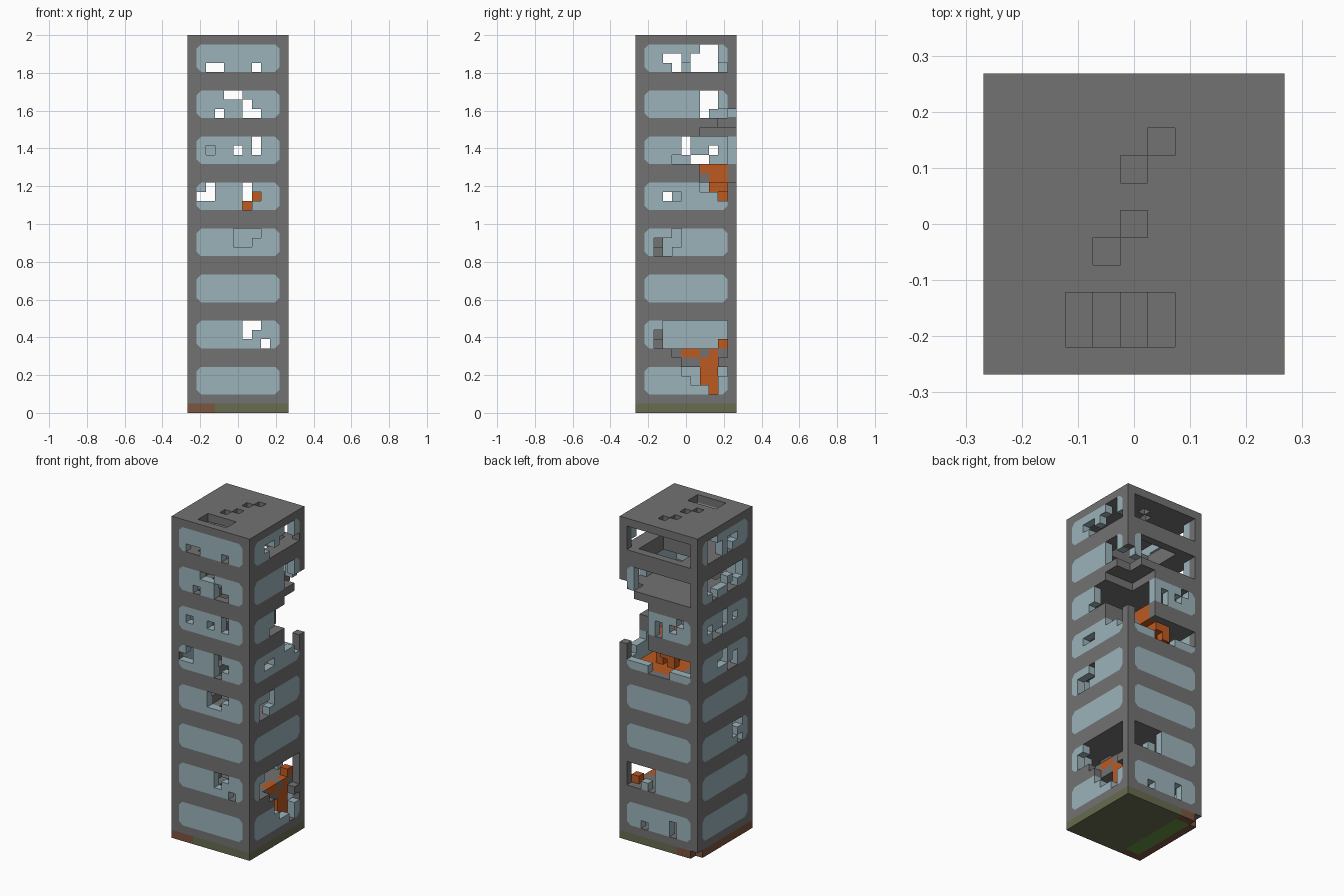
import bpy, bmesh
from mathutils import Vector

cube = bpy.data.objects.get("Cube")
if cube:
    bpy.data.objects.remove(cube)

W, H = 11, 41          # blocks across and up
S = 2 / H              # block size
E = W - 1              # last block index


def material(name, r, g, b):
    m = bpy.data.materials.new(name)
    m.use_nodes = True
    m.diffuse_color = (r, g, b, 1)
    m.node_tree.nodes["Principled BSDF"].inputs["Base Color"].default_value = (r, g, b, 1)
    return m


concrete = material("concrete grey", .17, .17, .17)
glass = material("window blue", .33, .45, .49)
ember = material("ember orange", .51, .10, .015)
moss = material("moss olive", .14, .15, .08)
soil = material("soil brown", .20, .09, .05)
grass = material("grass green", .13, .28, .05)

blocks = {}            # (i, j, k) -> part name


def box(part, xs, ys, zs):
    """Fill a block range with a part, or clear it when part is None."""
    for i in range(xs[0], xs[-1] + 1):
        for j in range(ys[0], ys[-1] + 1):
            for k in range(zs[0], zs[-1] + 1):
                if part:
                    blocks[i, j, k] = part
                else:
                    blocks.pop((i, j, k), None)


# Broken panes: storey -> three rows from the top, dots are missing blocks
FULL = "#########"
front = {
    8: (FULL, FULL, "#..###.##"),
    7: ("###..####", "#####.###", "##.##..##"),
    6: ("######.##", "#.##.#.##", FULL),
    5: ("#.###.###", "..###..##", "#####.###"),
    4: ("####...##", "####..###", FULL),
    2: ("#####..##", "#####.###", "#######.#"),
}
east = {
    8: ("######..#", "##..#...#", "###......"),
    7: ("######..#", "######..#", "######..."),
    6: ("####.....", "####.....", "###......"),
    5: ("######...", "##..####.", FULL),
    4: ("###.#####", "#...#####", "#..######"),
    2: ("##.......", "#........", "#........"),
    1: ("####.....", "#####...#", "#######.#"),
}
back = {
    8: (".........", ".........", "........."),
    7: ("........#", "........#", "........#"),
    6: ("#.####...", "##.#.#...", "####.#..."),
    5: (".........", ".........", "###...###"),
    2: ("#####....", "#####....", "#####.#.."),
    1: (FULL, "##.######", "##.###.##"),
}
west = {
    8: ("######..#", "##..#...#", "###.#...#"),
    7: ("#.......#", "#..#....#", "##..##.##"),
    6: ("####.####", "##.#.##.#", "#####..##"),
    5: ("####.####", "##.#..###", "##..#####"),
    3: ("#..######", "##.######", "#.#######"),
}
SIDES = ((front, lambda n: (n, 0)), (east, lambda n: (E, n)),
         (back, lambda n: (n, E)), (west, lambda n: (0, n)))

# Ground layer and ground floor
box("base", (0, E), (0, E), (0,))
box("structure", (0, E), (0, E), (1,))

for storey in range(1, 9):
    z = storey * 5 - 3
    # Slab above, single layer at the roof
    box("structure", (0, E), (0, E), (z + 3, min(z + 4, H - 1)))
    # Corner columns
    for x in (0, E):
        for y in (0, E):
            box("structure", (x,), (y,), (z, z + 2))
    # Panes
    for damage, place in SIDES:
        rows = damage.get(storey, (FULL,) * 3)
        for r, row in enumerate(rows):
            for n, mark in enumerate(row, 1):
                if mark == "#":
                    blocks[(*place(n), z + 2 - r)] = "window_panes"

# Stairwell openings and stairs
for storey in range(1, 9):
    z = storey * 5 - 3
    box(None, (3, 6), (1, 2), (z + 3, z + 4))
    for step in range(3):
        box("stairs", (5 - step,), (1, 2), (z + step,))

# Blown-out corner, roof holes and broken slabs
box(None, (7, E), (7, E), (25, 30))
box(None, (9, E), (9, E), (31,))
box(None, (E,), (E,), (25, 32))
box(None, (3, 8), (5, 9), (35, 36))
box(None, (E,), (4, 9), (6,))
box(None, (E,), (5, 8), (5,))
for i, j in ((4, 4), (5, 5), (5, 7), (6, 8)):
    box(None, (i,), (j,), (H - 1,))
box(None, (0,), (E,), (0,))

# Glowing rubble in the upper blast
box("embers", (4, 6), (7, 9), (26,))
box("embers", (4, 6), (8, 9), (25,))
box("embers", (4, 5), (8, 9), (24,))
box("embers", (4,), (9,), (23,))
box("embers", (4, 9), (5, 9), (21,))
box("embers", (6,), (6,), (22,))
box("embers", (7,), (7,), (22, 23))

# Glowing rubble behind the lower blast
box("embers", (9,), (5, 6), (6,))
box("embers", (9,), (7,), (3, 5))
box("embers", (9,), (8,), (2, 6))
box("embers", (9,), (9,), (7,))


def window_corner(p, axis):
    """Direction of a pane's rounded corner in its wall, or None."""
    n = p[1 - axis]
    row = (p[2] - 2) % 5
    if n in (1, E - 1) and row in (0, 2):
        d = Vector((0, 0, row - 1))
        d[1 - axis] = -1 if n == 1 else 1
        return d
    return None


def build(part, materials, rule):
    """Mesh the exposed sides of every block belonging to a part."""
    bm = bmesh.new()
    half = Vector((W / 2, W / 2, 0))

    def face(points, index):
        f = bm.faces.new([bm.verts.new((q - half) * S) for q in points])
        f.material_index = index

    for p, owner in blocks.items():
        if owner != part:
            continue
        centre = Vector(p) + Vector((.5, .5, .5))
        for axis in range(3):
            for sign in (-1, 1):
                n = Vector((0, 0, 0))
                n[axis] = sign
                near = tuple(int(a + b) for a, b in zip(p, n))
                if near in blocks:
                    continue
                u = Vector((0, 0, 0))
                u[(axis + 1) % 3] = 1
                v = n.cross(u)
                mid = centre + n / 2
                corners = [mid + (a * u + b * v) / 2
                           for a, b in ((-1, -1), (1, -1), (1, 1), (-1, 1))]
                outer = axis < 2 and p[axis] == (0 if sign < 0 else E)
                d = window_corner(p, axis) if part == "window_panes" and outer else None
                if d is None:
                    face(corners, rule(p, n))
                    continue
                # Clip the pane corner with a frame-coloured triangle
                c = max(range(4), key=lambda q: (corners[q] - mid).dot(d))
                tip, prev, nxt = corners[c], corners[c - 1], corners[(c + 1) % 4]
                a, b = tip.lerp(prev, .5), tip.lerp(nxt, .5)
                face([a, tip, b], 1)
                face([a, b, nxt, corners[(c + 2) % 4], prev], 0)
    bmesh.ops.remove_doubles(bm, verts=bm.verts, dist=S / 100)
    mesh = bpy.data.meshes.new(part)
    bm.to_mesh(mesh)
    bm.free()
    for m in materials:
        mesh.materials.append(m)
    bpy.context.collection.objects.link(bpy.data.objects.new(part, mesh))


def ground_colour(p, n):
    if p[0] > 2:
        return 0
    under = n.z < 0 and p[0] > 0 and 0 < p[1] < E
    return 2 if under else 1


def plain(p, n):
    return 0


build("structure", [concrete], plain)
build("stairs", [concrete], plain)
build("window_panes", [glass, concrete], plain)
build("embers", [ember], plain)
build("base", [moss, soil, grass], ground_colour)
